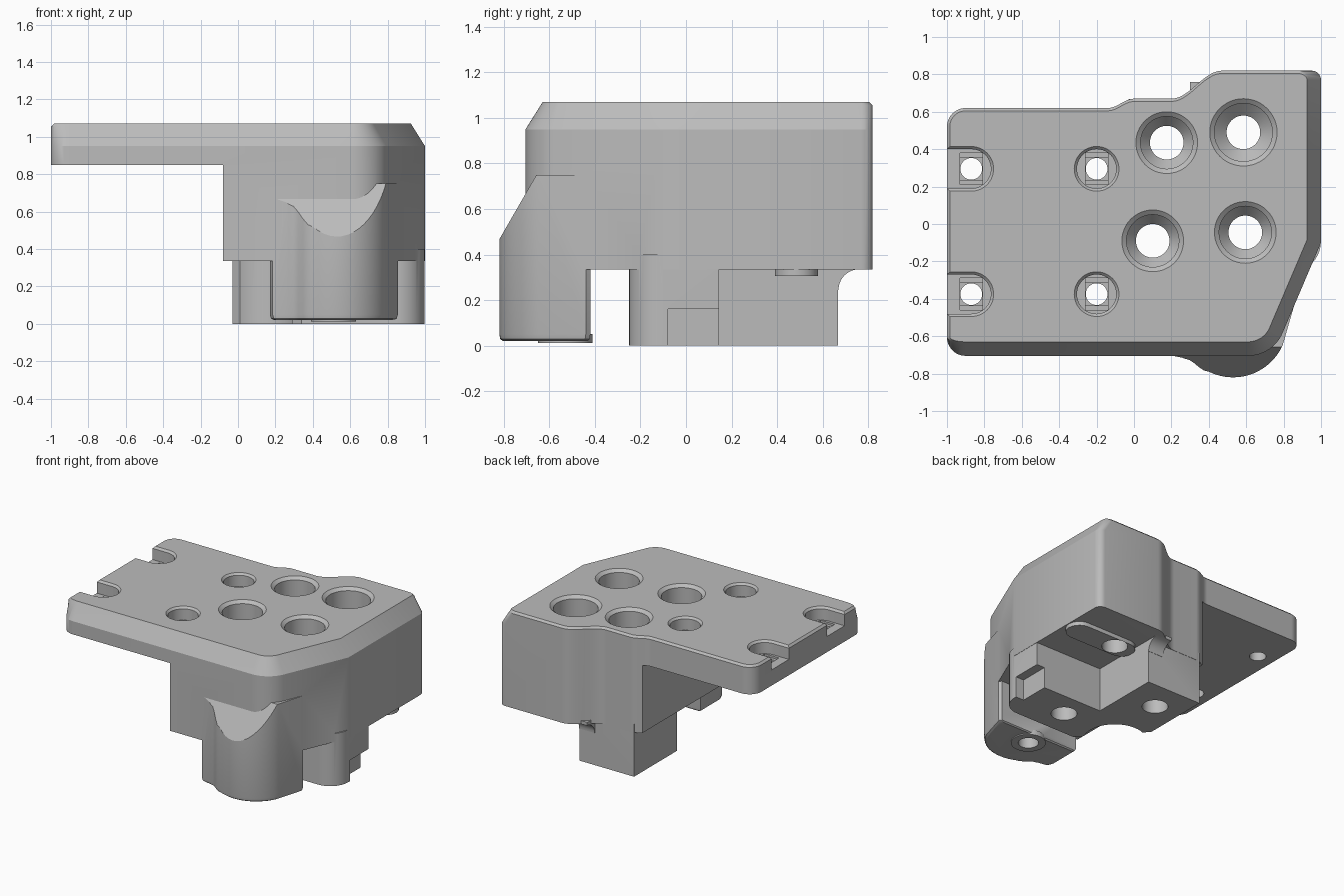
import bpy, bmesh
from math import sin, cos, pi, radians
from mathutils import Vector

cube = bpy.data.objects.get("Cube")
if cube:
    bpy.data.objects.remove(cube)

grey = bpy.data.materials.new("plain grey")
grey.use_nodes = True
grey.diffuse_color = (0.5, 0.5, 0.5, 1)
grey.node_tree.nodes["Principled BSDF"].inputs["Base Color"].default_value = (0.5, 0.5, 0.5, 1)


def arc(cx, cy, rx, ry, start, end, n=10):
    angles = [radians(start + (end - start) * i / n) for i in range(n + 1)]
    return [(cx + rx * cos(a), cy + ry * sin(a)) for a in angles]


def wave(x0, y0, x1, y1, n=12):
    # S-shaped blend between two straight edges
    return [(x0 + (x1 - x0) * i / n, y0 + (y1 - y0) * (1 - cos(pi * i / n)) / 2) for i in range(n + 1)]


def circle(x, y, r, n=48):
    return arc(x, y, r, r, 0, 360, n)[:-1]


def rect(x0, x1, y0, y1):
    return [(x0, y0), (x1, y0), (x1, y1), (x0, y1)]


def loft(name, rings, cut=None):
    # solid through matching outlines, given as (points, height)
    bm = bmesh.new()
    rows = [[bm.verts.new((x, y, z)) for x, y in pts] for pts, z in rings]
    for a, b in zip(rows, rows[1:]):
        for i in range(len(a)):
            j = (i + 1) % len(a)
            bm.faces.new((a[i], a[j], b[j], b[i]))
    bm.faces.new(rows[0][::-1])
    bm.faces.new(rows[-1])
    if cut:
        geom = bm.verts[:] + bm.edges[:] + bm.faces[:]
        res = bmesh.ops.bisect_plane(bm, geom=geom, plane_co=cut[0], plane_no=cut[1], clear_outer=True)
        edges = [e for e in res["geom_cut"] if isinstance(e, bmesh.types.BMEdge)]
        bmesh.ops.holes_fill(bm, edges=edges, sides=0)
    bmesh.ops.recalc_face_normals(bm, faces=bm.faces)
    mesh = bpy.data.meshes.new(name)
    bm.to_mesh(mesh)
    bm.free()
    mesh.materials.append(grey)
    ob = bpy.data.objects.new(name, mesh)
    bpy.context.collection.objects.link(ob)
    return ob


def prism(name, pts, z0, z1):
    return loft(name, [(pts, z0), (pts, z1)])


def combine(target, other, operation):
    mod = target.modifiers.new("combine", "BOOLEAN")
    mod.operation = operation
    mod.solver = "EXACT"
    mod.object = other
    bpy.context.view_layer.objects.active = target
    bpy.ops.object.modifier_apply(modifier=mod.name)
    bpy.data.objects.remove(other)


def outline(a, b):
    # a: inset of front and right edges, b: inset of back and left edges
    return (arc(-0.9, -0.605, 0.1 - b, 0.1 - a, 180, 270)
            + arc(0.61, -0.505, 0.2 - a, 0.2 - a, -90, -23, 14)
            + [(1 - a, -0.1 + 0.2 * a)]
            + arc(0.95 - a, 0.77, 0.05, 0.05 - b, 0, 90, 6)
            + wave(0.47, 0.82 - b, 0.2, 0.67 - b)
            + wave(0.0, 0.67 - b, -0.14, 0.62 - b)
            + arc(-0.9, 0.52, 0.1 - b, 0.1 - b, 90, 180))


# Main block with bevelled plate
body = loft("bracket_body", [(outline(0, 0), 0.335), (outline(0, 0), 0.95),
                             (outline(0.066, 0), 1.055), (outline(0.075, 0.015), 1.07)])
combine(body, prism("plate_underside", rect(-1.2, -0.08, -1, 1), 0.2, 0.85), "DIFFERENCE")

# Front boss with a sloped top and chamfered foot
boss_pts = ([(0.17, -0.42), (0.17, -0.66), (0.185, -0.7), (0.26, -0.715)]
            + wave(0.27, -0.72, 0.4, -0.79, 5)
            + arc(0.53, -0.53, 0.29, 0.29, -110, -24, 14) + [(0.855, -0.44), (0.84, -0.42)])


def shrink(pts, k, cx=0.52, cy=-0.6):
    return [(cx + (x - cx) * k, cy + (y - cy) * k) for x, y in pts]


boss = loft("front_boss", [(shrink(boss_pts, 0.93), 0.02), (shrink(boss_pts, 0.98), 0.028),
                           (boss_pts, 0.05), (boss_pts, 0.75)],
            cut=(Vector((0, -0.7, 0.675)), Vector((0, -0.867, 0.5))))
combine(body, boss, "UNION")
combine(body, prism("boss_ring", circle(0.51, -0.53, 0.12), 0.012, 0.05), "UNION")

# Rear foot, scooped around one bolt and notched at the side
foot_pts = ([(-0.03, 0.15), (0.34, -0.25)] + arc(0.85, -0.1, 0.148, 0.15, -90, 0)
            + [(0.998, 0.145), (0.43, 0.145), (0.43, 0.668), (-0.03, 0.668)])
foot = prism("rear_foot", foot_pts, 0, 0.4)
combine(foot, prism("bolt_scoop", circle(0.09, -0.1, 0.22), -0.1, 0.335), "DIFFERENCE")
combine(foot, prism("side_notch", rect(0.93, 1.1, -0.08, 0.2), -0.1, 0.16), "DIFFERENCE")
combine(body, foot, "UNION")

# Concave blend between the foot and the overhang
blend_pts = [(0.66, 0.36), (0.66, 0.245)] + arc(0.76, 0.245, 0.09, 0.09, 180, 90) + [(0.76, 0.36)]
blend = prism("foot_blend", blend_pts, 0.3, 0.43)
for v in blend.data.vertices:
    v.co = (v.co.z, v.co.x, v.co.y)
combine(body, blend, "UNION")

# Thin rounded pad under the overhang
pad = arc(0.9, 0.485, 0.095, 0.095, -90, 90) + arc(0.52, 0.485, 0.095, 0.095, 90, 270)
combine(body, prism("overhang_pad", pad, 0.305, 0.36), "UNION")

# Large counterbored bolt holes
for x, y, r in [(0.175, 0.435, 0.165), (0.585, 0.49, 0.18), (0.1, -0.09, 0.165), (0.595, -0.045, 0.165)]:
    steps = [(0.09, -0.1), (0.09, 0.5), (r - 0.025, 0.56), (r - 0.025, 1.05), (r, 1.07), (r, 1.1)]
    combine(body, loft("bolt_hole", [(circle(x, y, s), z) for s, z in steps]), "DIFFERENCE")

# Small plate holes with stepped seats; the outer pair opens to the side
for y in (0.295, -0.375):
    for x in (-0.87, -0.2):
        seat = circle(x, y, 0.105)
        lip = circle(x, y, 0.12)
        if x < -0.5:
            seat = arc(x, y, 0.105, 0.105, -90, 90, 24) + [(-1.1, y + 0.105), (-1.1, y - 0.105)]
            lip = arc(x, y, 0.12, 0.12, -90, 90, 24) + [(-1.1, y + 0.12), (-1.1, y - 0.12)]
        combine(body, loft("seat", [(seat, 0.97), (seat, 1.055), (lip, 1.0705), (lip, 1.1)]), "DIFFERENCE")
        combine(body, prism("seat_strip", rect(x - 0.06, x + 0.06, y - 0.085, y + 0.085), 0.955, 1), "DIFFERENCE")
        combine(body, prism("seat_square", rect(x - 0.06, x + 0.06, y - 0.06, y + 0.06), 0.94, 1), "DIFFERENCE")
        combine(body, prism("screw_hole", circle(x, y, 0.058, 32), 0.7, 1), "DIFFERENCE")

# Blind hole in the boss
combine(body, prism("boss_hole", circle(0.51, -0.53, 0.07), -0.1, 0.35), "DIFFERENCE")

bpy.context.view_layer.objects.active = body
body.select_set(True)
bpy.ops.object.shade_smooth_by_angle(angle=radians(28))
